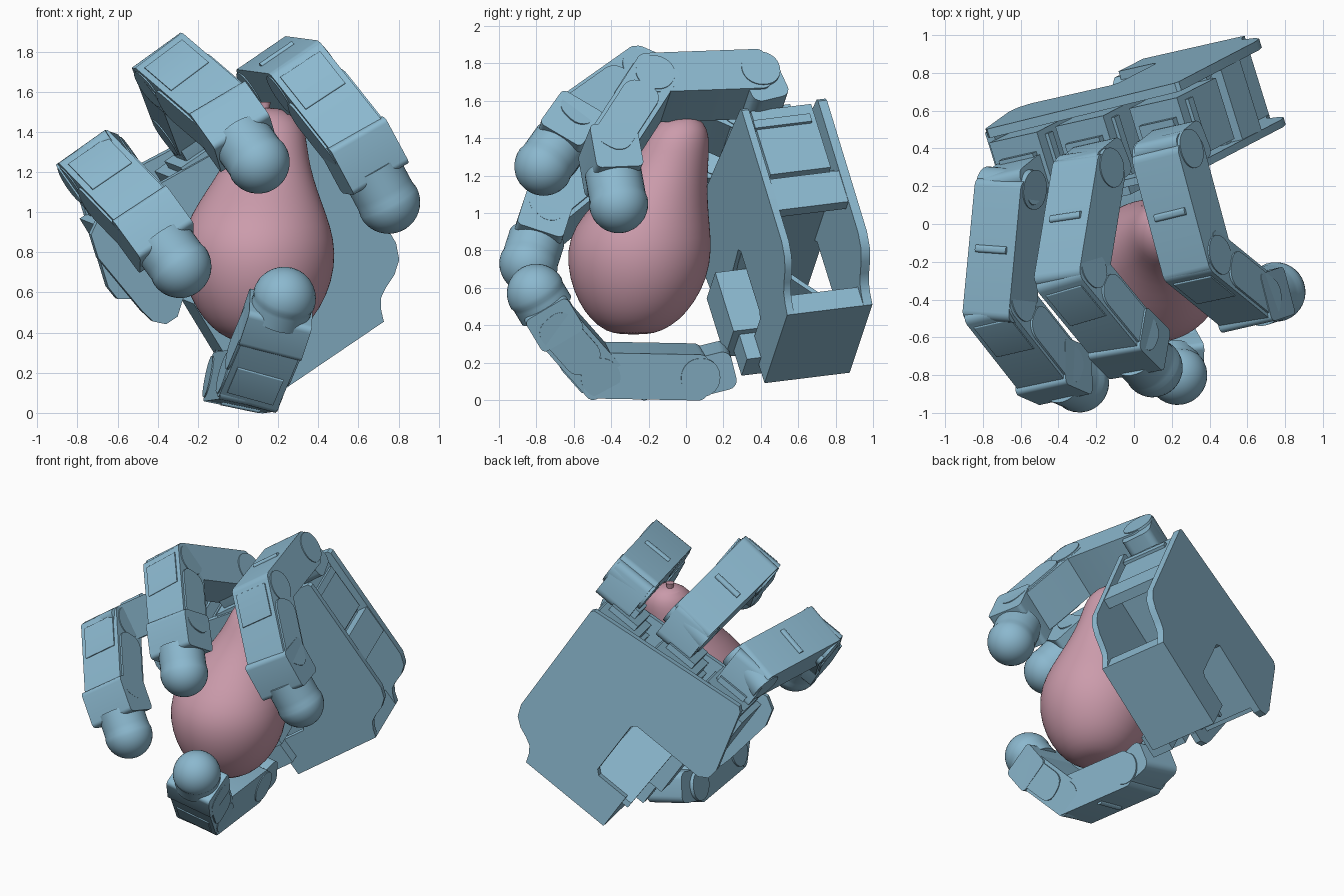
import bpy, bmesh, math
from mathutils import Vector, Matrix

if "Cube" in bpy.data.objects:
    bpy.data.objects.remove(bpy.data.objects["Cube"], do_unlink=True)


def material(name, rgb):
    m = bpy.data.materials.new(name)
    m.use_nodes = True
    m.diffuse_color = (*rgb, 1)
    m.node_tree.nodes["Principled BSDF"].inputs["Base Color"].default_value = (*rgb, 1)
    return m


BLUE = material("steel_blue", (0.26, 0.48, 0.62))
PINK = material("dusty_pink", (0.60, 0.33, 0.41))
parts = []


def finish(name, bm, mat, matrix=Matrix()):
    bmesh.ops.recalc_face_normals(bm, faces=bm.faces)
    mesh = bpy.data.meshes.new(name)
    bm.to_mesh(mesh)
    bm.free()
    mesh.transform(matrix)
    mesh.materials.append(mat)
    ob = bpy.data.objects.new(name, mesh)
    bpy.context.scene.collection.objects.link(ob)
    parts.append(ob)
    return ob


def prism(name, outline, y0, y1, matrix):
    """Outline in the local x-z plane, extruded along local y."""
    bm = bmesh.new()
    face = bm.faces.new([bm.verts.new((x, y0, z)) for x, z in outline])
    ext = bmesh.ops.extrude_face_region(bm, geom=[face])["geom"]
    bmesh.ops.translate(bm, vec=(0, y1 - y0, 0),
                        verts=[v for v in ext if isinstance(v, bmesh.types.BMVert)])
    finish(name, bm, BLUE, matrix)


def rounded(x0, x1, z0, z1, r, n=5):
    pts = []
    corners = ((x1 - r, z1 - r), (x0 + r, z1 - r), (x0 + r, z0 + r), (x1 - r, z0 + r))
    for q, (cx, cz) in enumerate(corners):
        for i in range(n + 1):
            a = math.pi / 2 * (q + i / n)
            pts.append((cx + r * math.cos(a), cz + r * math.sin(a)))
    return pts


def box(name, x, y, z, matrix):
    outline = [(x[0], z[0]), (x[1], z[0]), (x[1], z[1]), (x[0], z[1])]
    prism(name, outline, y[0], y[1], matrix)


def frame(origin, d, side):
    """x runs along d, y along the hinge, z out of the back of the finger."""
    d = Vector(d).normalized()
    side = (side - d * side.dot(d)).normalized()
    m = Matrix((d, side, d.cross(side))).transposed().to_4x4()
    m.translation = origin
    return m


# Palm frame: x across the knuckles, y to the back of the hand, z to the fingers
ACROSS = Vector((0.813, 0.184, 0.552)).normalized()
BACK = Vector((-0.29, 0.95, 0.12))
BACK = (BACK - ACROSS * BACK.dot(ACROSS)).normalized()
UP = ACROSS.cross(BACK)
PALM = Matrix((ACROSS, BACK, UP)).transposed().to_4x4()
PALM.translation = (0.19, 0.42, 0.09)

# Palm shells, front and back, with a notch for the thumb
edge = [(0, 0), (0.66, 0), (0.68, 0.06), (0.71, 0.11), (0.76, 0.14), (0.83, 0.17),
        (0.89, 0.22), (0.92, 0.3), (0.935, 1.14), (0.92, 1.16)]
notch = [(0.23, 0.71), (0.26, 0.68), (0.26, 0.29), (0.23, 0.26), (0, 0.26)]
prism("palm_front_shell", edge + [(-0.3, 1.27), (-0.38, 1.22), (-0.41, 1.1), (-0.36, 0.75),
                                  (-0.34, 0.67), (-0.29, 0.62), (-0.22, 0.62), (-0.15, 0.68)]
      + notch, 0, 0.04, PALM)
prism("palm_back_shell", edge + [(-0.22, 1.29), (-0.25, 1.26), (-0.36, 0.83), (-0.35, 0.75),
                                 (-0.29, 0.71)] + notch, 0.43, 0.48, PALM)

# Ramp running through the notch
bm = bmesh.new()
for x in (-0.05, 0.27):
    for y, z in ((0.02, 0.74), (0.45, 0.24), (0.45, 0.2), (0.02, 0.7)):
        bm.verts.new((x, y, z))
bmesh.ops.convex_hull(bm, input=bm.verts)
finish("notch_ramp", bm, BLUE, PALM)

# Wrist block and walls
box("wrist_block", (0, 0.66), (0, 0.48), (0, 0.12), PALM)
box("wrist_side_wall", (0, 0.04), (0.02, 0.45), (0.1, 0.26), PALM)
box("side_wall", (0.85, 0.92), (0.02, 0.45), (0.5, 0.7), PALM)
box("thumb_side_wall", (-0.3, -0.25), (0.02, 0.45), (0.78, 1.2), PALM)
box("inner_wall", (-0.25, 0.85), (0.02, 0.45), (0.71, 0.75), PALM)

# Finger motors between the shells, with stepped mounts
for i, cx in enumerate((0.74, 0.29, -0.11)):
    top = 1.15 + 0.05 * i
    name = "finger_motor_%d" % i
    box(name, (cx - 0.15, cx + 0.16), (0.06, 0.4), (0.74, top), PALM)
    box(name + "_lug", (cx - 0.18, cx + 0.18), (0.05, 0.37), (top - 0.12, top - 0.07), PALM)
    box(name + "_step", (cx - 0.1, cx + 0.12), (0.02, 0.3), (top - 0.1, top + 0.04), PALM)
    box(name + "_yoke", (cx - 0.05, cx + 0.07), (0.08, 0.24), (top, top + 0.1), PALM)

# Thumb motor in the notch, with its output arm
box("thumb_motor", (-0.14, 0.11), (-0.12, 0.1), (0.28, 0.66), PALM)
box("thumb_motor_lug", (-0.09, 0.07), (-0.08, 0.07), (0.12, 0.3), PALM)


def segment(name, a, b, side, width, thick, ext0, ext1, radius):
    m = frame(a, b - a, side)
    n = (b - a).length
    prism(name, rounded(-ext0, n + ext1, -thick / 2, thick / 2, radius),
          -width / 2, width / 2, m)
    return m, n


def finger(name, joints, side, w=0.30, t=0.25):
    j0, j1, j2, j3, tip = [Vector(p) for p in joints]
    segment(name + "_base", j0, j1, side, w * 0.92, t * 0.84, 0.03, 0.09, 0.05)
    # Near segment with a cross bar on its back
    m, n = segment(name + "_near", j1, j2, side, w, t, 0.04, 0.08, 0.045)
    prism(name + "_near_bar", rounded(n * 0.5, n * 0.5 + 0.04, t / 2 - 0.02, t / 2 + 0.015, 0.015),
          -w * 0.33, w * 0.33, m)
    # Middle segment with a cover plate and raised cheeks
    m, n = segment(name + "_middle", j2, j3, side, w, t, 0.08, 0.05, 0.045)
    prism(name + "_cover", rounded(-0.01, n * 0.45, t / 2 - 0.01, t / 2 + 0.008, 0.005),
          -w * 0.4, w * 0.4, m)
    for s in (-1, 1):
        y = sorted((s * w * 0.46, s * w * 0.54))
        prism(name + "_cheek", rounded(n * 0.2, n + 0.08, -t * 0.4, t * 0.42, 0.08), *y, m)
    # Tip block and hinge pins
    d = tip - j3
    segment(name + "_tip_block", j3, j3 + d * 0.42, side, w * 1.08, t * 1.04, 0.08, 0.05, 0.03)
    for k, (p, q) in enumerate(((j1, j2), (j2, j3))):
        r = t * 0.42
        prism(name + "_hinge_%d" % k, rounded(-r, r, -r, r, r * 0.95, 7),
              -w * 0.52, w * 0.52, frame(p, q - p, side))
    # Round fingertip, its inner half stretched into a sleeve
    bm = bmesh.new()
    bmesh.ops.create_uvsphere(bm, u_segments=32, v_segments=20, radius=0.158)
    low = d.length * 0.6
    for v in bm.verts:
        r = math.hypot(v.co.x, v.co.y)
        if v.co.z < -0.01 and r > 0.001:
            v.co.x *= 0.152 / r
            v.co.y *= 0.152 / r
        if v.co.z < -0.01:
            v.co.z *= low / 0.158
    finish(name + "_fingertip", bm, BLUE,
           Matrix.Translation(tip) @ d.to_track_quat("Z", "Y").to_matrix().to_4x4())


# Fingers: first knuckle, second knuckle, last knuckle, tip
for name, chain in {
    "index_finger": [(0.18, 0.37, 1.69), (0.33, -0.19, 1.67), (0.60, -0.41, 1.33), (0.75, -0.36, 1.05)],
    "middle_finger": [(-0.24, 0.28, 1.46), (-0.33, -0.27, 1.70), (-0.05, -0.61, 1.46), (0.10, -0.76, 1.25)],
    "ring_finger": [(-0.65, 0.19, 1.20), (-0.71, -0.44, 1.22), (-0.45, -0.77, 0.95), (-0.29, -0.84, 0.73)],
}.items():
    root = Vector(chain[0]) + BACK * 0.02 - UP * 0.16
    finger(name, [root] + chain, ACROSS)
finger("thumb", [(0.0, 0.22, 0.19), (0.0, 0.06, 0.15), (0.07, -0.48, 0.16),
                 (0.18, -0.71, 0.42), (0.23, -0.80, 0.57)], Vector((-0.97, -0.1, 0.2)))

# Pear: rings of (height, radius, centre x, centre y)
rings = [(0.35, 0.06, 0.10, -0.28), (0.365, 0.15, 0.10, -0.28), (0.43, 0.24, 0.10, -0.27),
         (0.52, 0.31, 0.10, -0.265), (0.65, 0.37, 0.10, -0.255), (0.8, 0.389, 0.10, -0.25),
         (0.93, 0.363, 0.10, -0.235), (1.05, 0.307, 0.11, -0.19), (1.17, 0.245, 0.13, -0.13),
         (1.28, 0.2, 0.15, -0.08), (1.38, 0.175, 0.165, -0.05), (1.45, 0.15, 0.165, -0.035),
         (1.505, 0.095, 0.16, -0.02), (1.52, 0.03, 0.15, -0.015)]
bm = bmesh.new()
N = 36
loops = [[bm.verts.new((cx + r * math.cos(math.tau * i / N), cy + r * math.sin(math.tau * i / N), z))
          for i in range(N)] for z, r, cx, cy in rings]
for a, b in zip(loops, loops[1:]):
    for i in range(N):
        bm.faces.new((a[i], a[(i + 1) % N], b[(i + 1) % N], b[i]))
bm.faces.new(loops[0][::-1])
bm.faces.new(loops[-1])
pear = finish("pear", bm, PINK)
subdivision = pear.modifiers.new("round_body", "SUBSURF")
subdivision.levels = subdivision.render_levels = 1

# Pear stem
bm = bmesh.new()
bmesh.ops.create_cone(bm, cap_ends=True, segments=12, radius1=0.02, radius2=0.028, depth=0.05)
finish("pear_stem", bm, PINK, Matrix.Translation((0.135, -0.01, 1.525)))

# Smooth the curved faces, keep edges sharp
bpy.ops.object.select_all(action="DESELECT")
for ob in parts:
    ob.select_set(True)
bpy.context.view_layer.objects.active = parts[0]
bpy.ops.object.shade_smooth_by_angle(angle=math.radians(32))
